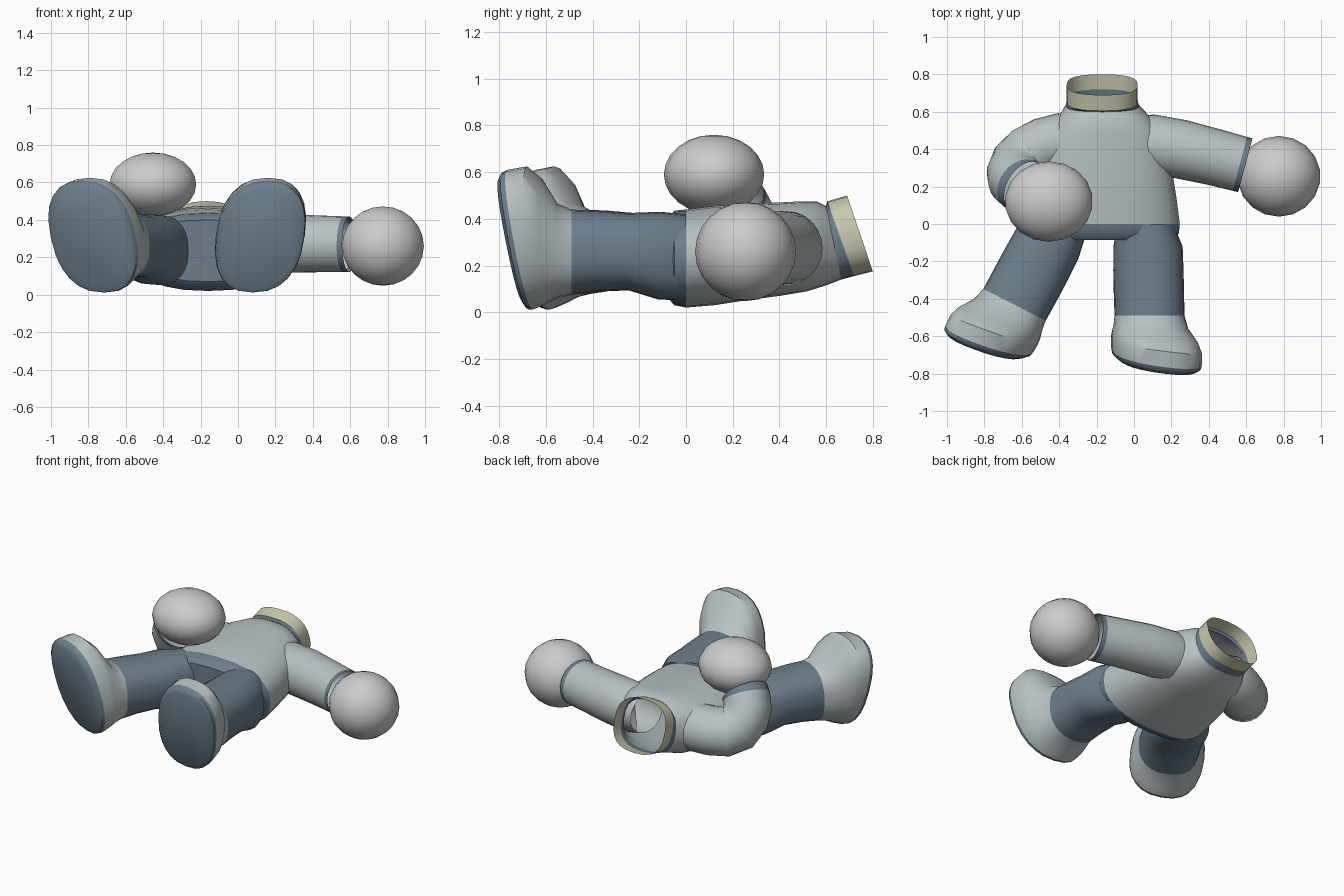
import bpy, bmesh
from math import cos, sin, pi, radians
from mathutils import Vector, Matrix

if "Cube" in bpy.data.objects:
    bpy.data.objects.remove(bpy.data.objects["Cube"])

SIDES = 24


def material(name, rgb):
    m = bpy.data.materials.new(name)
    m.diffuse_color = (*rgb, 1)
    m.use_nodes = True
    m.node_tree.nodes["Principled BSDF"].inputs["Base Color"].default_value = m.diffuse_color
    return m


LIGHT = material("light_suit", (0.48, 0.54, 0.55))
DARK = material("dark_trim", (0.15, 0.21, 0.26))
CREAM = material("collar_cream", (0.58, 0.58, 0.42))


def ring(c, u, v, n=2.0):
    """Superellipse ring around c with half axes u and v."""
    pts = []
    for i in range(SIDES):
        a = 2 * pi * i / SIDES
        f = lambda t: (abs(t) ** (2 / n)) * (1 if t >= 0 else -1)
        pts.append(Vector(c) + Vector(u) * f(cos(a)) + Vector(v) * f(sin(a)))
    return pts


def loft(name, rings, mat=None, cap_end=False, matrix=None):
    bm = bmesh.new()
    vs = [[bm.verts.new(p) for p in r] for r in rings]
    for a, b in zip(vs, vs[1:]):
        for i in range(SIDES):
            j = (i + 1) % SIDES
            bm.faces.new((a[i], a[j], b[j], b[i]))
    if cap_end:
        bm.faces.new(vs[-1])
    if matrix:
        bm.transform(matrix)
    bmesh.ops.recalc_face_normals(bm, faces=bm.faces)
    me = bpy.data.meshes.new(name)
    bm.to_mesh(me)
    bm.free()
    ob = bpy.data.objects.new(name, me)
    bpy.context.collection.objects.link(ob)
    if mat:
        me.materials.append(mat)
    smooth(ob)
    return ob


def smooth(ob):
    bpy.ops.object.select_all(action='DESELECT')
    ob.select_set(True)
    bpy.context.view_layer.objects.active = ob
    bpy.ops.object.shade_smooth_by_angle(angle=radians(40))


def slab(cx, top, bot, hw, n=2.4, lean=0, yaw=0):
    """Cross-section given by its upper and lower (y, z) points."""
    t, b = Vector((cx + lean, *top)), Vector((cx - lean, *bot))
    return ring((t + b) / 2, (hw, -yaw, 0), (t - b) / 2, n)


def tube(points, radii, ref=(0, 1, 0)):
    """Round rings along a path."""
    P = [Vector(p) for p in points]
    out = []
    for i, p in enumerate(P):
        t = (P[min(i + 1, len(P) - 1)] - P[max(i - 1, 0)]).normalized()
        u = t.cross(Vector(ref)).normalized()
        v = t.cross(u)
        out.append(ring(p, u * radii[i], v * radii[i]))
    return out


def hand(name, c, s):
    bpy.ops.mesh.primitive_uv_sphere_add(segments=18, ring_count=12, location=c)
    ob = bpy.context.object
    ob.name, ob.scale = name, s
    smooth(ob)


# torso, open at the neck
CX = -0.16
waist = slab(CX, (0, .44), (0, .02), .405)
neck = slab(CX - .01, (.60, .455), (.665, .14), .195, 2.6)
torso = [waist,
         slab(CX, (.12, .455), (.12, .03), .39),
         slab(CX, (.25, .465), (.25, .05), .37),
         slab(CX, (.40, .47), (.40, .07), .345),
         slab(CX, (.49, .475), (.52, .09), .31),
         slab(CX, (.56, .475), (.60, .115), .24), neck]
loft("torso", torso, LIGHT)

# neck trim and open collar
trim = slab(CX - .01, (.605, .475), (.72, .155), .19, 2.6)
rim = slab(CX - .01, (.69, .50), (.80, .175), .19, 2.6)
loft("neck_trim", [neck, trim], DARK)
loft("collar", [trim, rim], CREAM)

# hips
loft("hips", [waist,
              slab(CX, (-.05, .435), (-.05, .03), .40),
              slab(CX, (-.085, .40), (-.085, .07), .36)], DARK, True)

# legs and boots: the second leg is mirrored and swung outward
leg = [slab(.06, (0, .42), (0, .05), .15),
       slab(.075, (-.12, .43), (-.12, .055), .185),
       slab(.077, (-.25, .425), (-.25, .095), .188),
       slab(.08, (-.38, .435), (-.38, .09), .188),
       slab(.083, (-.49, .44), (-.49, .075), .187)]
boot = [leg[-1],
        slab(.09, (-.55, .465), (-.55, .06), .20, 2.4, .01, .01),
        slab(.11, (-.62, .575), (-.60, .035), .228, 2.4, .03, .02),
        slab(.12, (-.68, .625), (-.635, .02), .238, 2.4, .04, .03),
        slab(.12, (-.765, .61), (-.655, .012), .236, 2.4, .04, .03)]
sole = [boot[-1],
        slab(.12, (-.785, .60), (-.675, .012), .232, 2.4, .04, .03),
        slab(.12, (-.80, .57), (-.695, .04), .205, 2.4, .04, .025)]
pivot = Vector((-.40, .03, 0))
mirror = Matrix.Translation((2 * CX, 0, 0)) @ Matrix.Scale(-1, 4, (1, 0, 0))
swing = (Matrix.Translation(pivot) @ Matrix.Rotation(radians(-27), 4, 'Z')
         @ Matrix.Translation(-pivot) @ mirror)
for side, m in (("left", None), ("right", swing)):
    loft(side + "_leg", leg, DARK, matrix=m)
    loft(side + "_boot", boot, LIGHT, matrix=m)
    loft(side + "_sole", sole, DARK, True, m)

# straight arm
arm = tube([(-.02, .455, .275), (.08, .43, .275), (.25, .40, .275),
            (.42, .36, .272), (.565, .322, .27), (.595, .314, .27)],
           [.13, .158, .158, .152, .149, .149])
loft("left_arm", arm[:-1], LIGHT)
loft("left_cuff", arm[-2:], DARK)
hand("left_hand", (.775, .255, .26), (.222, .216, .212))

# bent arm
bent = tube([(-.28, .45, .28), (-.38, .44, .275), (-.48, .415, .265),
             (-.565, .37, .262), (-.615, .32, .285), (-.637, .27, .34),
             (-.632, .235, .40), (-.605, .21, .45), (-.583, .197, .472)],
            [.13, .155, .155, .155, .155, .152, .15, .148, .148])
loft("right_arm", bent[:-1], LIGHT)
loft("right_cuff", bent[-2:], DARK)
hand("right_hand", (-.455, .12, .59), (.235, .215, .17))
